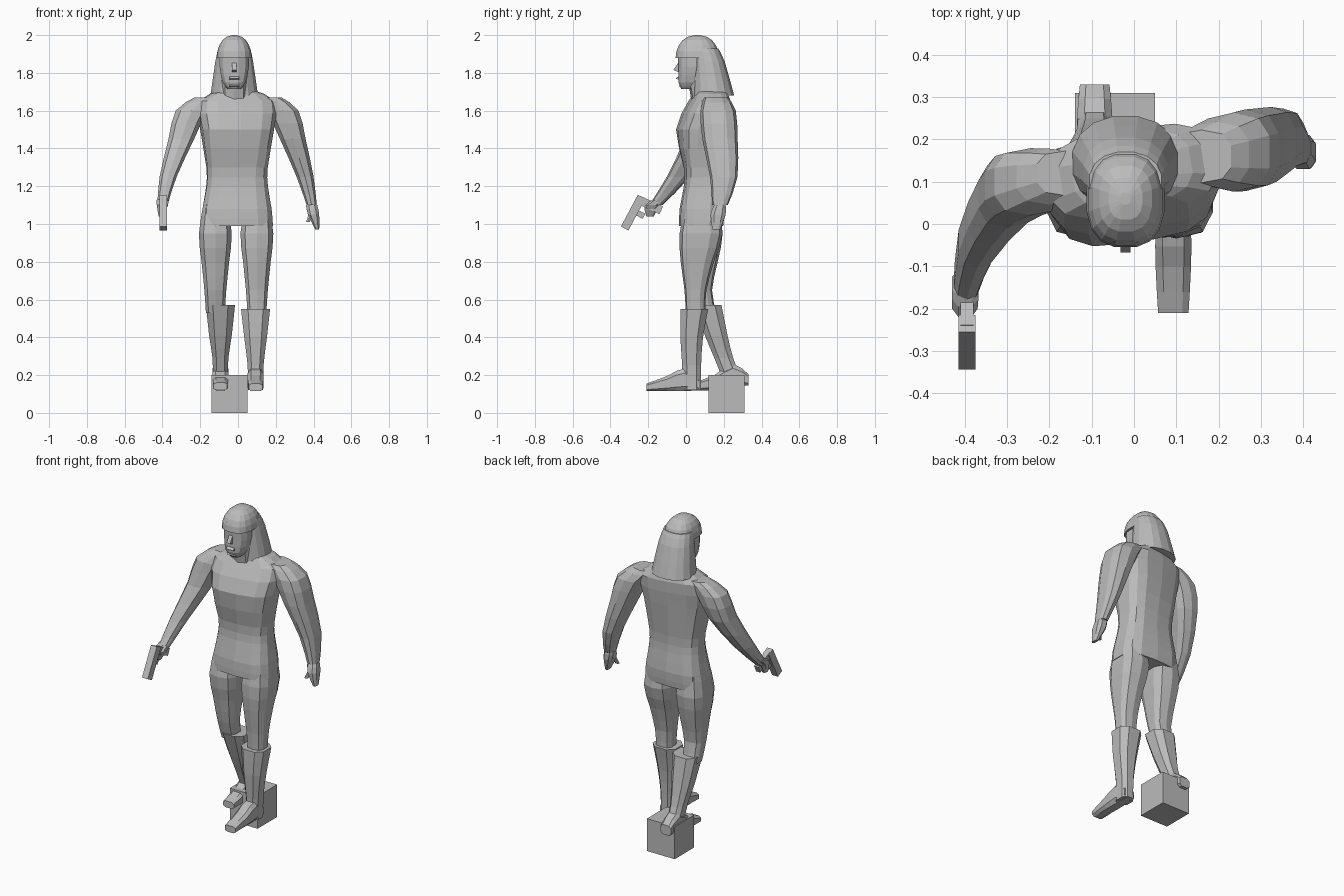
import bpy
import bmesh
import math
from mathutils import Vector, Matrix

default_cube = bpy.data.objects.get("Cube")
if default_cube:
    bpy.data.objects.remove(default_cube, do_unlink=True)

# Single plain grey used by every part
grey = bpy.data.materials.new("plain grey")
colour = (0.5, 0.5, 0.5, 1)
grey.diffuse_color = colour
grey.use_nodes = True
grey.node_tree.nodes["Principled BSDF"].inputs["Base Color"].default_value = colour

HEAD_X = -.02
HIP_X = -.01


def finish(name, bm):
    """Turn a bmesh into a flat shaded object with the grey material."""
    bmesh.ops.recalc_face_normals(bm, faces=bm.faces)
    mesh = bpy.data.meshes.new(name)
    bm.to_mesh(mesh)
    bm.free()
    mesh.materials.append(grey)
    part = bpy.data.objects.new(name, mesh)
    bpy.context.collection.objects.link(part)
    return part


def flow(keys):
    """Add a smoothly interpolated ring halfway between each pair of key rings."""
    rings = [Vector(key) for key in keys]
    padded = [rings[0]] + rings + [rings[-1]]
    result = []
    for before, start, end, after in zip(padded, padded[1:], padded[2:], padded[3:]):
        result.append(start)
        result.append((start + end) * .5 + (start + end - before - after) / 16)
    return result + [rings[-1]]


def squared(value, power):
    return math.copysign(abs(value) ** power, value)


def bridge_rings(bm, skin):
    """Join neighbouring loops of vertices with quads and cap both ends."""
    sides = len(skin[0])
    for lower, upper in zip(skin, skin[1:]):
        for i in range(sides):
            j = (i + 1) % sides
            bm.faces.new((lower[i], lower[j], upper[j], upper[i]))
    bm.faces.new(skin[0])
    bm.faces.new(skin[-1])


def loft(name, rings, sides=10, power=.75, along="z", twist=None):
    """Skin rounded-box rings given as (x, y, z, half width, half depth).
    Rings lie across the chosen axis; twist gives the yaw for a height."""
    bm = bmesh.new()
    skin = []
    step = math.tau / sides
    reach = math.cos(step / 2) ** power
    for cx, cy, cz, width, depth in rings:
        yaw = Matrix.Rotation(twist(cz) if twist else 0, 3, "Z")
        loop = []
        for i in range(sides):
            angle = step * (i + .5)
            u = squared(math.cos(angle), power) * width / reach
            v = squared(math.sin(angle), power) * depth / reach
            offset = Vector((u, v, 0)) if along == "z" else Vector((u, 0, v))
            loop.append(bm.verts.new(Vector((cx, cy, cz)) + yaw @ offset))
        skin.append(loop)
    bridge_rings(bm, skin)
    return finish(name, bm)


def column(name, x, profile, **options):
    """Smooth loft whose rings (y, z, half width, half depth) share one x."""
    return loft(name, flow([(x, *ring) for ring in profile]), **options)


def limb(name, path, girth, **options):
    """Smooth loft along a path of points with a separate list of girths."""
    return loft(name, flow([(*point, *size) for point, size in zip(path, girth)]), **options)


def box(name, centre, size, pitch=0):
    """Block tilted about the x axis."""
    bm = bmesh.new()
    bmesh.ops.create_cube(bm, size=1, matrix=Matrix.Diagonal((*size, 1)))
    turn = Matrix.Translation(centre) @ Matrix.Rotation(math.radians(pitch), 4, "X")
    bmesh.ops.transform(bm, matrix=turn, verts=bm.verts)
    return finish(name, bm)


def wedge(name, outline, centre_x, half_width):
    """Side profile of (y, z) points extruded across x."""
    bm = bmesh.new()
    sheets = [[bm.verts.new((centre_x + reach, y, z)) for y, z in outline]
              for reach in (-half_width, half_width)]
    bridge_rings(bm, sheets)
    return finish(name, bm)


def shoulder_turn(height):
    """Yaw grows up the torso so the left shoulder sits further back."""
    return math.radians(9) * max(0, min(1, (height - 1.1) / .4))


# Torso and neck
column("torso", HIP_X / 2, [
    (.08, .99, .19, .115), (.085, 1.08, .183, .117), (.09, 1.2, .162, .1),
    (.09, 1.3, .16, .1), (.085, 1.5, .19, .128), (.125, 1.65, .2, .1), (.13, 1.71, .08, .07)],
    sides=14, power=.65, twist=shoulder_turn)
column("groin", HIP_X, [(.04, .99, .04, .07), (.05, 1.12, .07, .07)], sides=8)
column("neck", HEAD_X, [(.1, 1.66, .07, .07), (.08, 1.78, .07, .07)])

# Arms share heights and girths: the left hangs back, the right reaches forward and is slimmer
arm_heights = [1.67, 1.6, 1.45, 1.25, 1.1]
arm_girth = [(.07, .06), (.085, .09), (.068, .09), (.045, .07), (.027, .04)]
hand_girth = [(.03, .03), (.03, .04), (.01, .02)]


def arm(name, line, bulk):
    path = [(x, y, height) for (x, y), height in zip(line, arm_heights)]
    return limb(name, path, [(width, depth * bulk) for width, depth in arm_girth])


arm("left_arm", [(.16, .16), (.235, .17), (.29, .18), (.355, .2), (.39, .18)], 1)
arm("right_arm", [(-.16, .12), (-.245, .1), (-.3, .07), (-.37, -.04), (-.4, -.16)], .85)
limb("left_hand", [(.39, .18, 1.1), (.4, .17, 1.05), (.42, .16, .97)], hand_girth, sides=8)
limb("right_hand", [(-.4, -.14, 1.13), (-.4, -.18, 1.1), (-.41, -.19, 1.04)], hand_girth, sides=8)
loft("left_thumb", [(.39, .16, 1.07, .01, .01), (.37, .14, 1.01, .01, .01)], sides=6)

# Pistol held in the right hand
box("pistol_barrel", (-.395, -.28, 1.06), (.04, .045, .19), pitch=-28)
box("pistol_grip", (-.395, -.19, 1.1), (.03, .13, .045), pitch=-25)
box("pistol_trigger_guard", (-.395, -.24, 1.05), (.01, .04, .03), pitch=-28)

# Legs share girths; the left stands forward and the right trails with a raised heel
leg_heights = [1.12, .95, .8, .65, .53]
leg_girth = [(.06, .08), (.087, .11), (.073, .085), (.058, .056), (.05, .05)]
boot_girth = [(.04, .05), (.042, .05), (.06, .06), (.077, .073)]
foot_girth = [(.035, .03), (.042, .06), (.042, .04), (.036, .02)]


def leg(label, side, depths, boot_line, foot_line):
    """Thigh to knee, flared boot shaft and foot for one side."""
    thigh_x = HIP_X + side * .11
    boot_x = side * .093
    limb(label + "_leg", [(thigh_x, y, z) for y, z in zip(depths, leg_heights)],
         leg_girth, power=.68)
    limb(label + "_boot_shaft", [(boot_x, y, z) for y, z in boot_line], boot_girth, sides=8)
    limb(label + "_foot", [(boot_x, y, z) for y, z in foot_line], foot_girth,
         sides=8, power=.6, along="y")


leg("left", 1, [.085, .08, .06, .05, .05],
    [(.03, .12), (.03, .25), (.03, .4), (.045, .55)],
    [(.07, .15), (-.01, .175), (-.1, .155), (-.21, .135)])
leg("right", -1, [.085, .08, .08, .08, .11],
    [(.24, .19), (.2, .29), (.16, .41), (.115, .57)],
    [(.33, .175), (.25, .2), (.15, .16), (.04, .14)])

# Face with simple wedge features
column("face", HEAD_X, [
    (.01, 1.715, .035, .035), (.02, 1.75, .06, .06),
    (.03, 1.83, .077, .07), (.03, 1.93, .075, .075)], sides=12, power=.85)
wedge("nose", [(-.03, 1.87), (-.067, 1.815), (-.03, 1.8)], HEAD_X, .012)
wedge("lips", [(-.03, 1.79), (-.055, 1.77), (-.03, 1.76)], HEAD_X, .024)
wedge("chin", [(-.02, 1.75), (-.04, 1.73), (0, 1.715)], HEAD_X, .026)

# Hair: a domed cap over a long flared curtain
dome = []
for level in range(6):
    lift = math.radians(level * 17)
    spread = math.cos(lift) ** .85
    dome.append((HEAD_X, .06, 1.88 + .12 * math.sin(lift), .092 * spread, .115 * spread))
loft("hair_cap", dome, sides=16, power=.8)
column("hair_curtain", HEAD_X, [
    (.145, 1.68, .126, .11), (.12, 1.86, .1, .085), (.1, 1.93, .085, .07)],
    sides=16, power=.9)

# Block under the raised heel
box("step_block", (-.045, .215, .1), (.19, .19, .2))
